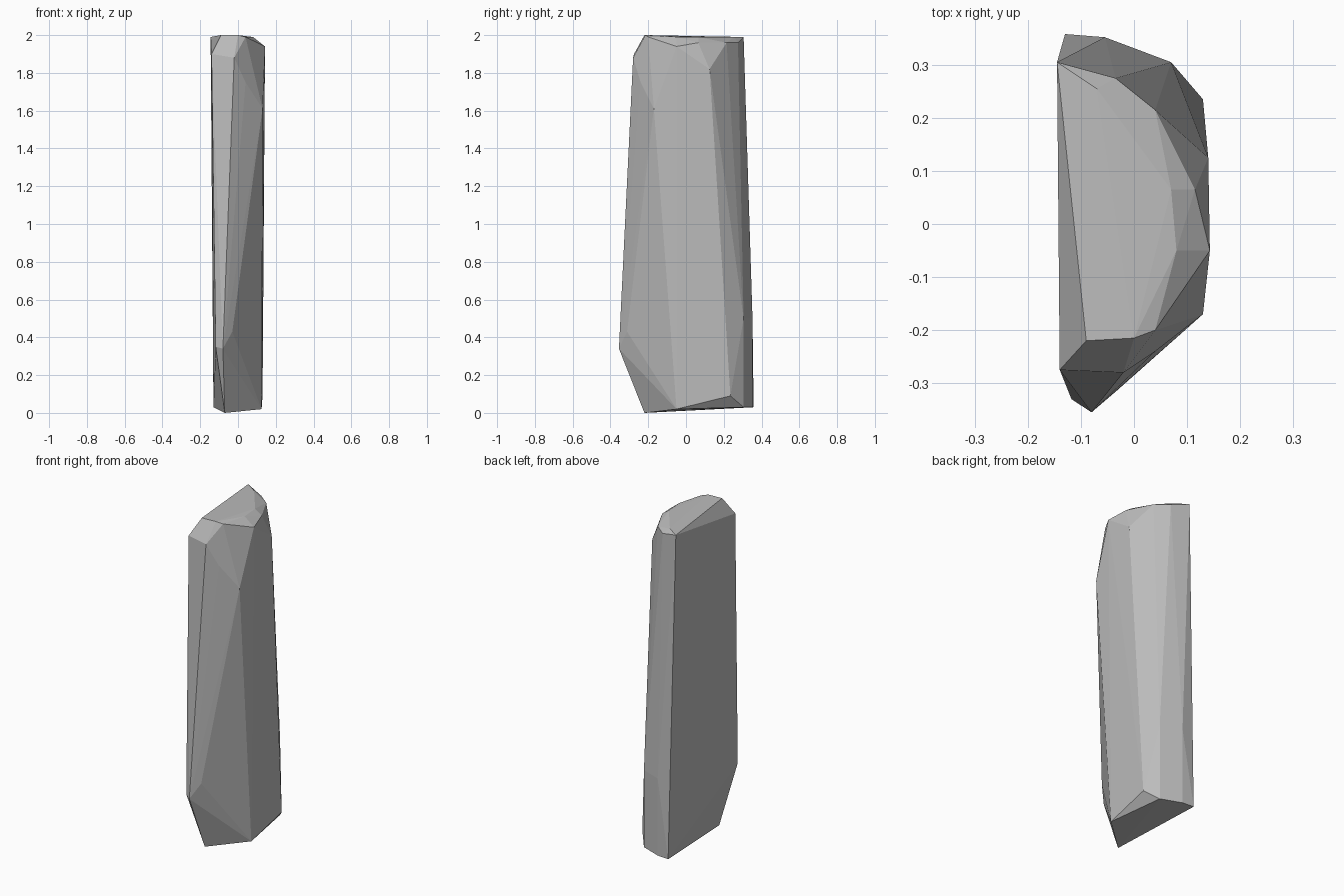
import bpy
import bmesh

# Remove the default object
default = bpy.data.objects.get("Cube")
if default:
    bpy.data.objects.remove(default, do_unlink=True)


def make_material(name, colour):
    mat = bpy.data.materials.new(name)
    mat.use_nodes = True
    mat.diffuse_color = colour
    mat.node_tree.nodes["Principled BSDF"].inputs["Base Color"].default_value = colour
    return mat


def chiselled_block(name, corner_groups, material):
    """Wrap a tight faceted skin around groups of corner points."""
    bm = bmesh.new()
    for group in corner_groups:
        for corner in group:
            bm.verts.new(corner)
    hull = bmesh.ops.convex_hull(bm, input=bm.verts[:], use_existing_faces=False)
    inside = {g for g in hull["geom_interior"] + hull["geom_unused"]
              if isinstance(g, bmesh.types.BMVert)}
    bmesh.ops.delete(bm, geom=list(inside), context="VERTS")
    # Merge nearly coplanar triangles into clean flat facets
    bmesh.ops.dissolve_limit(bm, angle_limit=0.02, verts=bm.verts[:], edges=bm.edges[:])
    bmesh.ops.recalc_face_normals(bm, faces=bm.faces[:])
    mesh = bpy.data.meshes.new(name)
    bm.to_mesh(mesh)
    bm.free()
    mesh.materials.append(material)
    block = bpy.data.objects.new(name, mesh)
    bpy.context.collection.objects.link(block)
    return block


# Nearly level cap at the top
top_cap = [(-.09, -.22, 2), (0, -.215, 2), (.04, -.2, 1.99),
           (.08, -.05, 1.99), (.07, .065, 1.99), (.04, .215, 1.96),
           (-.07, .255, 1.99), (-.145, .305, 1.99)]

# Chipped shoulder just below the cap
shoulder = [(-.14, -.275, 1.9), (-.02, -.28, 1.88), (.04, -.24, 1.75),
            (.13, -.17, 1.61), (.143, -.05, 1.94), (.115, .065, 1.96),
            (.14, .125, 1.82), (-.035, .275, 1.96)]

# Bulging lower body
lower_body = [(-.118, -.33, .35), (-.08, -.355, .34), (-.03, -.312, .43),
              (.07, .305, .5), (-.055, .352, .5)]

# Foot outline, lowest at the front
foot = [(-.07, -.22, 0), (.125, -.05, .02), (.13, .235, .09),
        (.07, .305, .03), (-.055, .352, .03), (-.13, .358, .03)]

stone_grey = make_material("stone grey", (.5, .5, .5, 1))
chiselled_block("standing_stone", [top_cap, shoulder, lower_body, foot], stone_grey)
